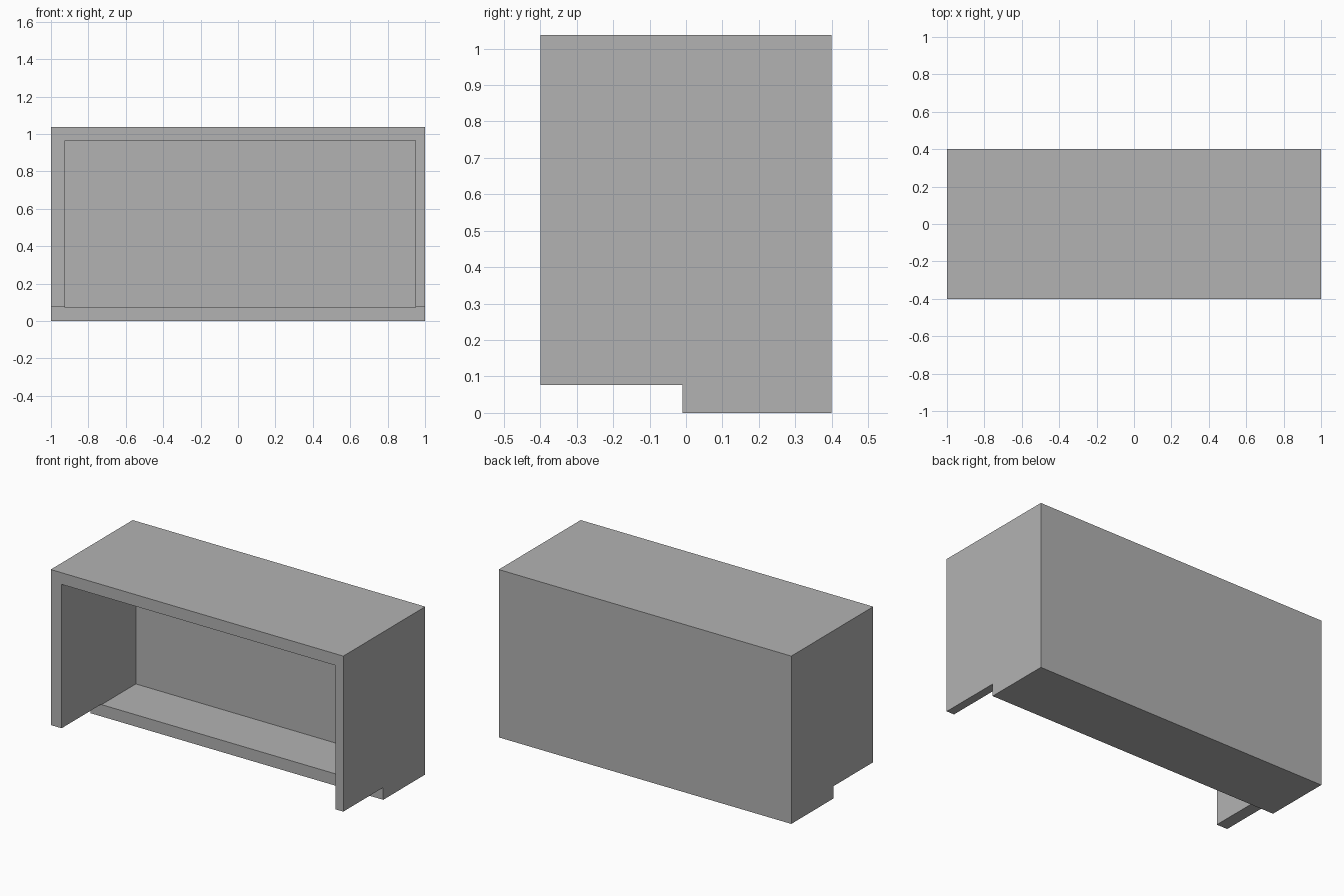
import bpy

cube = bpy.data.objects.get("Cube")
if cube:
    bpy.data.objects.remove(cube, do_unlink=True)

# One plain grey
grey = bpy.data.materials.new("plain grey")
grey.use_nodes = True
colour = (0.448, 0.448, 0.448, 1)
grey.diffuse_color = colour
for node in grey.node_tree.nodes:
    if node.type == 'BSDF_PRINCIPLED':
        node.inputs["Base Color"].default_value = colour


def extrude_profile(name, profile, x0, x1):
    """Closed prism: a (y, z) outline, counter-clockwise from +x, swept in x."""
    n = len(profile)
    verts = [(x, y, z) for x in (x0, x1) for y, z in profile]
    faces = [list(reversed(range(n))), list(range(n, 2 * n))]
    faces += [[i, (i + 1) % n, (i + 1) % n + n, i + n] for i in range(n)]
    mesh = bpy.data.meshes.new(name)
    mesh.from_pydata(verts, [], faces)
    mesh.materials.append(grey)
    obj = bpy.data.objects.new(name, mesh)
    bpy.context.collection.objects.link(obj)
    return obj


HALF_DEPTH, HEIGHT = 0.4, 1.037
STEP_Y, STEP_Z = -0.01, 0.076
BACK_Y, FLOOR_Z, CEILING_Z = 0.325, 0.073, 0.965

# Cabinet body, with its underside stepped up at the front
body = extrude_profile("cabinet_body", [
    (-HALF_DEPTH, STEP_Z), (STEP_Y, STEP_Z), (STEP_Y, 0), (HALF_DEPTH, 0),
    (HALF_DEPTH, HEIGHT), (-HALF_DEPTH, HEIGHT)], -1, 1)

# Open front compartment, one side panel thinner than the other
cutter = extrude_profile("compartment_cutter", [
    (-0.6, FLOOR_Z), (BACK_Y, FLOOR_Z), (BACK_Y, CEILING_Z),
    (-0.6, CEILING_Z)], -0.926, 0.948)
cutter.hide_render = True

cut = body.modifiers.new("compartment", 'BOOLEAN')
cut.operation = 'DIFFERENCE'
cut.solver = 'EXACT'
cut.object = cutter
bpy.context.view_layer.objects.active = body
body.select_set(True)
bpy.ops.object.modifier_apply(modifier=cut.name)
bpy.data.objects.remove(cutter, do_unlink=True)
